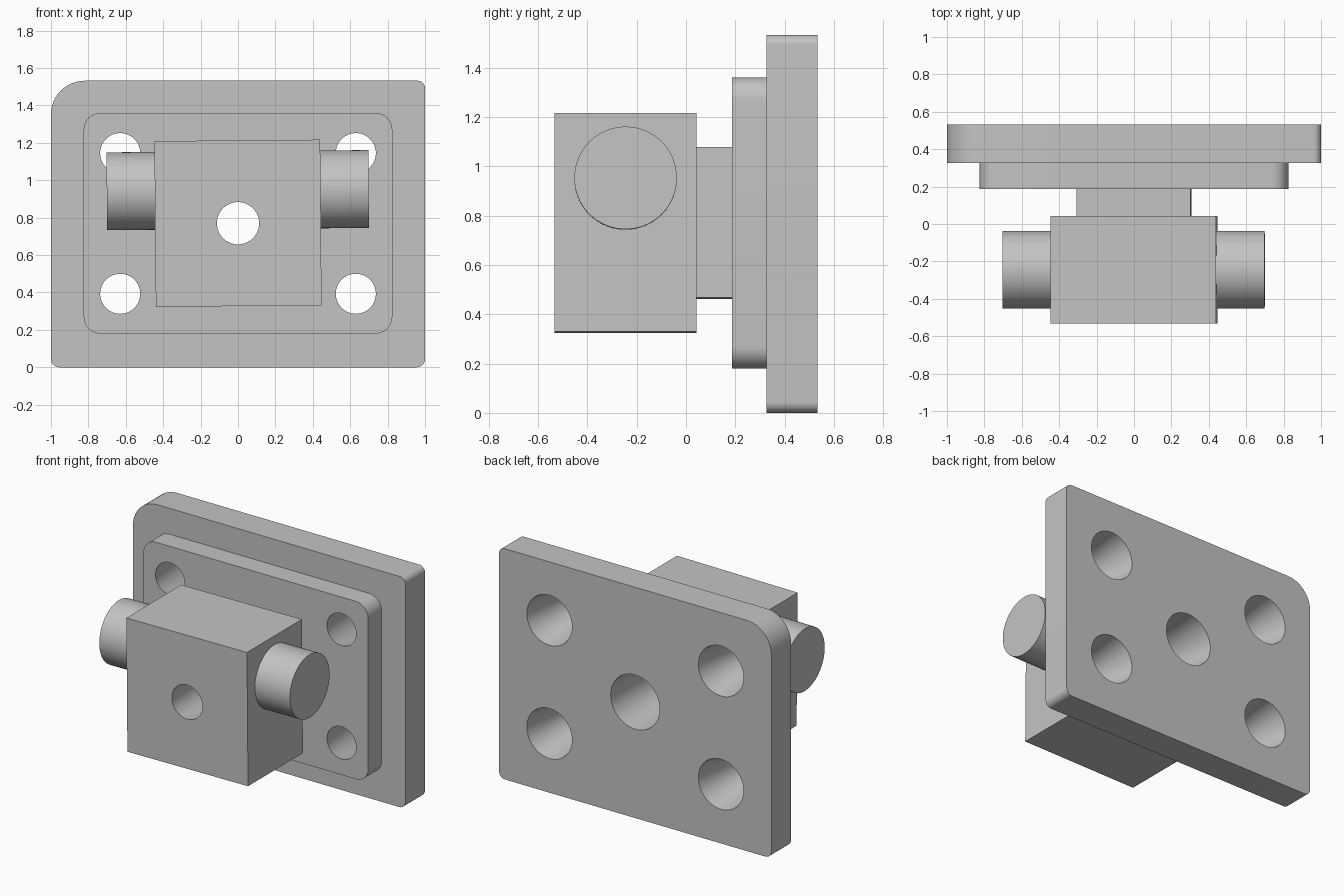
import bpy, bmesh, math
from mathutils import Matrix, Vector

if "Cube" in bpy.data.objects:
    bpy.data.objects.remove(bpy.data.objects["Cube"], do_unlink=True)

GREY = (0.55, 0.55, 0.55, 1)
steel = bpy.data.materials.new("grey_steel")
steel.use_nodes = True
steel.diffuse_color = GREY
steel.node_tree.nodes["Principled BSDF"].inputs["Base Color"].default_value = GREY

CENTRE_Z = 0.77
BACK = 0.533
TILT = (Matrix.Translation((0, 0, CENTRE_Z)) @ Matrix.Rotation(math.radians(-0.5), 4, "Y")
        @ Matrix.Translation((0, 0, -CENTRE_Z)))


def add_object(name, bm, matrix=Matrix()):
    bm.transform(matrix)
    bmesh.ops.recalc_face_normals(bm, faces=bm.faces)
    mesh = bpy.data.meshes.new(name)
    bm.to_mesh(mesh)
    bm.free()
    mesh.materials.append(steel)
    obj = bpy.data.objects.new(name, mesh)
    bpy.context.collection.objects.link(obj)
    return obj


def slab(name, half_x, z0, z1, y0, y1, radii=None, matrix=Matrix()):
    """Plate facing -y; radii run bottom left, bottom right, top right, top left."""
    corners = [(-1, z0, 1), (1, z0, 1), (1, z1, -1), (-1, z1, -1)]
    points = []
    for i, (side, z, up) in enumerate(corners):
        r = radii[i] if radii else 0
        if not r:
            points.append((side * half_x, y0, z))
            continue
        steps = 12
        for s in range(steps + 1):
            a = math.pi * (1 + i / 2) + math.pi / 2 * s / steps
            points.append((side * (half_x - r) + r * math.cos(a), y0,
                           z + up * r + r * math.sin(a)))
    bm = bmesh.new()
    face = bm.faces.new([bm.verts.new(p) for p in points])
    extruded = bmesh.ops.extrude_face_region(bm, geom=[face])["geom"]
    moved = [g for g in extruded if isinstance(g, bmesh.types.BMVert)]
    bmesh.ops.translate(bm, verts=moved, vec=Vector((0, y1 - y0, 0)))
    return add_object(name, bm, matrix)


def tapered_cutter(name, x, z, y0, r0, y1, r1):
    """Cone along y, carried on a little past both ends."""
    extra = 0.05
    slope = (r1 - r0) / (y1 - y0)
    bm = bmesh.new()
    bmesh.ops.create_cone(bm, cap_ends=True, segments=64,
                          radius1=r0 - slope * extra, radius2=r1 + slope * extra,
                          depth=y1 - y0 + 2 * extra)
    place = Matrix.Translation((x, (y0 + y1) / 2, z)) @ Matrix.Rotation(-math.pi / 2, 4, "X")
    obj = add_object(name, bm, place)
    obj.hide_render = True
    return obj


def stub(name, side):
    inner, outer = 0.43, 0.70
    bm = bmesh.new()
    bmesh.ops.create_cone(bm, cap_ends=True, segments=64, radius1=0.208, radius2=0.208,
                          depth=outer - inner)
    place = (Matrix.Translation((side * (inner + outer) / 2, -0.245, 0.947))
             @ Matrix.Rotation(math.pi / 2, 4, "Y"))
    return add_object(name, bm, TILT @ place)


# Stepped mounting plate
plate = slab("back_plate", 1.0, 0, 1.532, 0.327, BACK, (0.045, 0.045, 0.04, 0.18))
boss = slab("raised_panel", 0.825, 0.18, 1.36, 0.187, 0.327, (0.09,) * 4)

# Neck and block, turned very slightly about the bore
neck = slab("neck", 0.306, 0.465, 1.075, 0.043, 0.187, matrix=TILT)
block = slab("block", 0.443, 0.327, 1.213, -BACK, 0.043, matrix=TILT)

# Side pins
pins = [stub("left_pin", 1), stub("right_pin", -1)]

# Tapered bolt holes and central bore
bore = tapered_cutter("bore_cutter", 0, CENTRE_Z, -BACK, 0.113, BACK, 0.18)
bolts = [tapered_cutter("bolt_cutter", x, z, 0.187, 0.107, BACK, 0.166)
         for x in (-0.63, 0.63) for z in (0.393, 1.145)]

for part, cutters in ((plate, [bore] + bolts), (boss, [bore] + bolts),
                      (neck, [bore]), (block, [bore])):
    for cutter in cutters:
        mod = part.modifiers.new("hole", "BOOLEAN")
        mod.operation = "DIFFERENCE"
        mod.solver = "EXACT"
        mod.object = cutter
    bpy.context.view_layer.update()
    graph = bpy.context.evaluated_depsgraph_get()
    cut = bpy.data.meshes.new_from_object(part.evaluated_get(graph))
    part.modifiers.clear()
    part.data = cut

for cutter in [bore] + bolts:
    bpy.data.objects.remove(cutter, do_unlink=True)

# Smooth round walls, keep the edges crisp
for part in [plate, boss, neck, block] + pins:
    for poly in part.data.polygons:
        poly.use_smooth = True
    part.data.set_sharp_from_angle(angle=math.radians(30))
